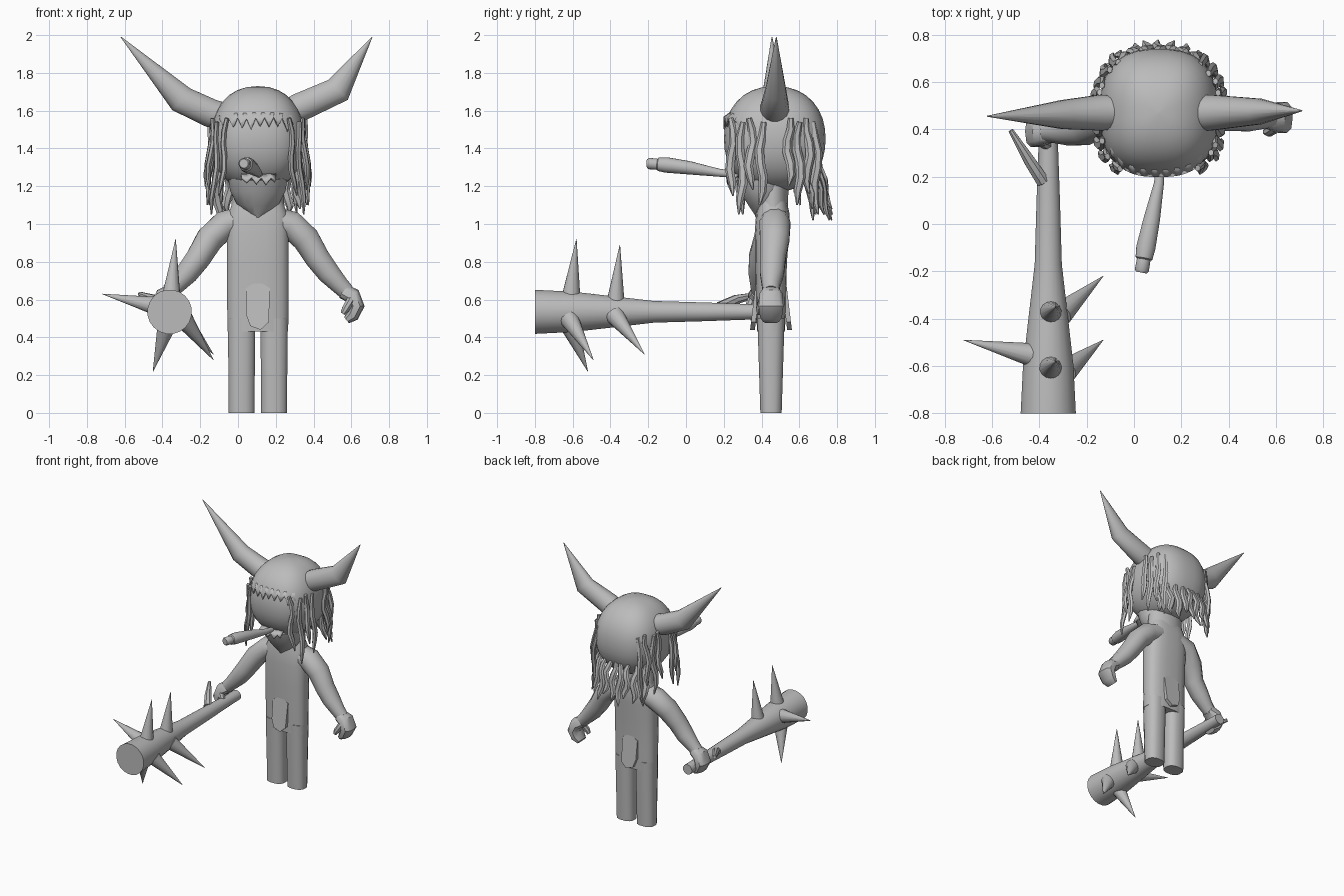
import bpy, bmesh, math, random
from mathutils import Vector as V

if "Cube" in bpy.data.objects:
    bpy.data.objects.remove(bpy.data.objects["Cube"])

random.seed(4)
CX = 0.105                                   # symmetry plane of the figure
grey = bpy.data.materials.new("plain grey")
grey.diffuse_color = (0.5, 0.5, 0.5, 1)
grey.use_nodes = True
grey.node_tree.nodes["Principled BSDF"].inputs["Base Color"].default_value = grey.diffuse_color


def finish(name, bm, angle=40):
    bmesh.ops.recalc_face_normals(bm, faces=bm.faces)
    me = bpy.data.meshes.new(name)
    bm.to_mesh(me)
    bm.free()
    ob = bpy.data.objects.new(name, me)
    bpy.context.collection.objects.link(ob)
    me.materials.append(grey)
    bpy.ops.object.select_all(action='DESELECT')
    ob.select_set(True)
    bpy.context.view_layer.objects.active = ob
    bpy.ops.object.shade_smooth_by_angle(angle=math.radians(angle))
    return ob


def sgnpow(a, p):
    return math.copysign(abs(a) ** p, a)


def tube(name, path, radii, n=12, ref=(1, 0, 0), e=2.0, angle=40):
    """Loft through points; radii are numbers or (along ref, across)."""
    bm = bmesh.new()
    pts = [V(p) for p in path]
    rings = []
    for i, p in enumerate(pts):
        t = (pts[min(i + 1, len(pts) - 1)] - pts[max(i - 1, 0)]).normalized()
        u = V(ref) - t * t.dot(V(ref))
        u.normalize()
        w = t.cross(u)
        r = radii[i] if isinstance(radii[i], tuple) else (radii[i], radii[i])
        ring = []
        for k in range(n):
            a = 2 * math.pi * (k + 0.5) / n
            ring.append(bm.verts.new(p + u * r[0] * sgnpow(math.cos(a), 2 / e)
                                     + w * r[1] * sgnpow(math.sin(a), 2 / e)))
        rings.append(ring)
    for a, b in zip(rings, rings[1:]):
        for k in range(n):
            bm.faces.new((a[k], a[(k + 1) % n], b[(k + 1) % n], b[k]))
    bm.faces.new(rings[0])
    bm.faces.new(rings[-1])
    return finish(name, bm, angle)


def mirror(p):
    return (2 * CX - p[0], p[1], p[2])


# Head: rounded, slightly boxy ball
HC, HR, E = V((CX, 0.47, 1.45)), V((0.25, 0.27, 0.28)), 2.6


def head_scale(z):
    return max(0.0, 1 - abs((z - HC.z) / HR.z) ** 2.2) ** (1 / 2.2)


def head_point(d, z, along_y):
    """Offset from the head axis to its surface at offset d in the other axis."""
    s = head_scale(z)
    a, b = (HR.y * s, HR.x * s) if along_y else (HR.x * s, HR.y * s)
    return a * max(0.0, 1 - abs(d / max(b, 1e-4)) ** E) ** (1 / E)


zs = [HC.z - HR.z * math.cos(math.pi * i / 16) for i in range(17)]
tube("head", [(HC.x, HC.y, z) for z in zs],
     [(HR.x * max(head_scale(z), 0.004), HR.y * max(head_scale(z), 0.004)) for z in zs], 32, e=E)

# Chin and neck
tube("chin", [(CX, 0.40, 1.25), (CX, 0.41, 1.18), (CX, 0.42, 1.11), (CX, 0.43, 1.06), (CX, 0.43, 1.03)],
     [(0.16, 0.14), (0.15, 0.125), (0.115, 0.09), (0.06, 0.07), (0.015, 0.06)], 16)
tube("neck", [(CX, 0.46, 1.02), (CX, 0.46, 1.25)], [(0.15, 0.08), (0.13, 0.085)], 16)

# Torso and legs
tube("torso", [(CX, 0.45, 0.43), (CX, 0.45, 0.6), (CX, 0.45, 0.8), (CX, 0.455, 0.95),
               (CX, 0.46, 1.05), (CX, 0.46, 1.12)],
     [(0.162, 0.075), (0.164, 0.08), (0.165, 0.085), (0.165, 0.092), (0.16, 0.09), (0.13, 0.075)], 20, e=2.8)
for side, label in ((-1, "right"), (1, "left")):
    tube(label + "_leg", [(CX + side * 0.086, 0.45, z) for z in (0, 0.25, 0.5)],
         [(0.07, 0.058), (0.072, 0.066), (0.075, 0.074)], 12, e=2.6)

# Arms with fists; the club arm reaches slightly forward
arm = [(0.17, 0.47, 1.03), (0.28, 0.47, 0.995), (0.36, 0.47, 0.92), (0.42, 0.46, 0.82),
       (0.48, 0.455, 0.74), (0.54, 0.45, 0.675), (0.575, 0.45, 0.64)]
arm_r = [(0.075, 0.07), (0.085, 0.078), (0.08, 0.075), (0.07, 0.068), (0.066, 0.062), (0.05, 0.05), (0.045, 0.045)]
fist = [(0.555, 0.45, 0.645), (0.605, 0.45, 0.62), (0.628, 0.45, 0.565), (0.605, 0.45, 0.515), (0.575, 0.45, 0.49)]
fist_r = [(0.045, 0.04), (0.062, 0.045), (0.068, 0.042), (0.06, 0.036), (0.045, 0.02)]
thumb = [(0.60, 0.41, 0.60), (0.57, 0.39, 0.55), (0.555, 0.39, 0.525)]
for label, fn, fwd in (("left", lambda p: p, 0), ("right", mirror, 0.06)):
    def place(path):
        return [(p[0], p[1] - fwd * max(0, min(1, (1.0 - p[2]) / 0.15)), p[2]) for p in map(fn, path)]
    tube(label + "_arm", place(arm), arm_r, 12, ref=(0, 1, 0))
    tube(label + "_fist", place(fist), fist_r, 10, ref=(0, 1, 0), e=2.8)
    tube(label + "_thumb", place(thumb), [0.025, 0.022, 0.014], 8, ref=(0, 1, 0))

# Horns, bent upward
tube("left_horn", [(0.26, 0.47, 1.58), (0.32, 0.47, 1.615), (0.53, 0.475, 1.71), (0.71, 0.478, 1.99)],
     [0.07, 0.077, (0.055, 0.075), 0.002], 16, ref=(0, 1, 0))
tube("right_horn", [(-0.08, 0.472, 1.575), (-0.14, 0.47, 1.585), (-0.30, 0.462, 1.66), (-0.62, 0.455, 1.99)],
     [0.07, 0.077, (0.062, 0.076), 0.002], 16, ref=(0, 1, 0))

# Spiked club
X, Z = -0.362, 0.535
tube("club", [(X, y, Z) for y in (0.50, 0.38, 0.1, -0.17, -0.4, -0.6, -0.8)],
     [0.038, 0.04, 0.05, 0.058, 0.085, 0.108, 0.118], 20, ref=(0, 0, 1))
spikes = [((-0.355, -0.61, 0.60), (-0.33, -0.58, 0.92)), ((-0.355, -0.375, 0.56), (-0.33, -0.35, 0.89)),
          ((-0.42, -0.555, 0.563), (-0.72, -0.49, 0.63)), ((-0.29, -0.62, 0.50), (-0.13, -0.49, 0.28)),
          ((-0.31, -0.38, 0.52), (-0.13, -0.22, 0.31)), ((-0.375, -0.62, 0.47), (-0.45, -0.52, 0.22))]
for i, (base, tip) in enumerate(spikes):
    tube("spike_%d" % (i + 1), [base, tip], [0.052, 0.001], 14, ref=(0.3, 1, 0.2), angle=60)
tube("club_twig", [(-0.385, 0.18, 0.56), (-0.44, 0.265, 0.60), (-0.52, 0.395, 0.63)], [0.03, 0.026, 0.012], 8, ref=(0, 0, 1))

# Cigar
tube("cigar", [(0.112, 0.25, 1.262), (0.105, 0.17, 1.272), (0.075, 0.02, 1.297), (0.05, -0.10, 1.312),
               (0.042, -0.145, 1.316), (0.041, -0.15, 1.316), (0.033, -0.195, 1.32), (0.031, -0.205, 1.32)],
     [0.018, 0.022, 0.036, 0.042, 0.037, 0.03, 0.031, 0.024], 12, ref=(0, 0, 1))


# Zigzag hair pieces on the front of the face
def zigzag(name, x0, x1, top, depth, arch, n):
    bm = bmesh.new()
    rows = []
    for i in range(n + 1):
        x = x0 + (x1 - x0) * i / n
        drop = arch * ((x - CX) / 0.22) ** 2
        zt = top - drop
        zb = zt - (depth if i % 2 else depth * 0.35) * random.uniform(0.8, 1.15)
        y = HC.y - head_point(x - CX, zt, True)
        rows.append((bm.verts.new((x, y + 0.01, zt)), bm.verts.new((x, y - 0.035, zb))))
    for a, b in zip(rows, rows[1:]):
        bm.faces.new((a[0], b[0], b[1], a[1]))
    mod = finish(name, bm).modifiers.new("thickness", 'SOLIDIFY')
    mod.thickness = 0.015


zigzag("fringe", -0.10, 0.31, 1.60, 0.09, 0.02, 17)
zigzag("moustache", 0.02, 0.2, 1.27, 0.05, 0.0, 7)


# Wavy hanging locks
def lock(name, root, out, z_end, flare):
    pts, radii = [], []
    for i in range(7):
        f = i / 6
        wob = 0.012 * math.sin(f * 9 + root.y * 40 + root.x * 30)
        side = V((-out.y, out.x, 0))
        p = root + out * (flare * f + 0.008 * math.sin(f * 8 + root.y * 25)) + side * wob
        pts.append((p.x, p.y, root.z + (z_end - root.z) * f))
        radii.append(((0.012, 0.014, 0.015, 0.015, 0.015, 0.013, 0.004)[i],
                      (0.014, 0.022, 0.024, 0.025, 0.025, 0.021, 0.004)[i]))
    tube(name, pts, radii, 6, ref=tuple(out), angle=30)


for s, label in ((-1, "right"), (1, "left")):
    for i, (dy, end) in enumerate(((-0.225, 1.15), (-0.175, 1.05), (-0.125, 1.18), (-0.07, 1.10),
                                   (0.075, 1.20), (0.125, 1.10), (0.175, 1.16), (0.215, 1.05))):
        z = 1.56 - 0.02 * (i % 2)
        root = V((CX + s * head_point(dy, 1.5, False), HC.y + dy, z))
        lock("%s_lock_%d" % (label, i + 1), root, V((s, 0.9 * dy, 0)).normalized(), end, 0.03)
for i in range(9):
    dx = -0.20 + 0.05 * i
    root = V((CX + dx, HC.y + head_point(dx, 1.33, True) - 0.01, 1.32))
    lock("back_lock_%d" % (i + 1), root, V((dx * 0.8, 0.6, 0)).normalized(), 1.02 + 0.03 * (i % 3), 0.06)

# Hanging cloth flaps, front and back
for label, y, s in (("front", 0.355, -1), ("back", 0.545, 1)):
    bm = bmesh.new()
    outline = [(0, 0.70), (0.064, 0.66), (0.058, 0.48), (0.015, 0.44), (-0.04, 0.46), (-0.062, 0.52), (-0.064, 0.66)]
    bm.faces.new([bm.verts.new((CX + x, y + s * 0.12 * (0.57 - z), z)) for x, z in outline])
    face = bm.faces[:] 
    top = bmesh.ops.extrude_face_region(bm, geom=face)['geom']
    bmesh.ops.translate(bm, vec=(0, -s * 0.025, 0), verts=[v for v in top if isinstance(v, bmesh.types.BMVert)])
    finish(label + "_flap", bm)
